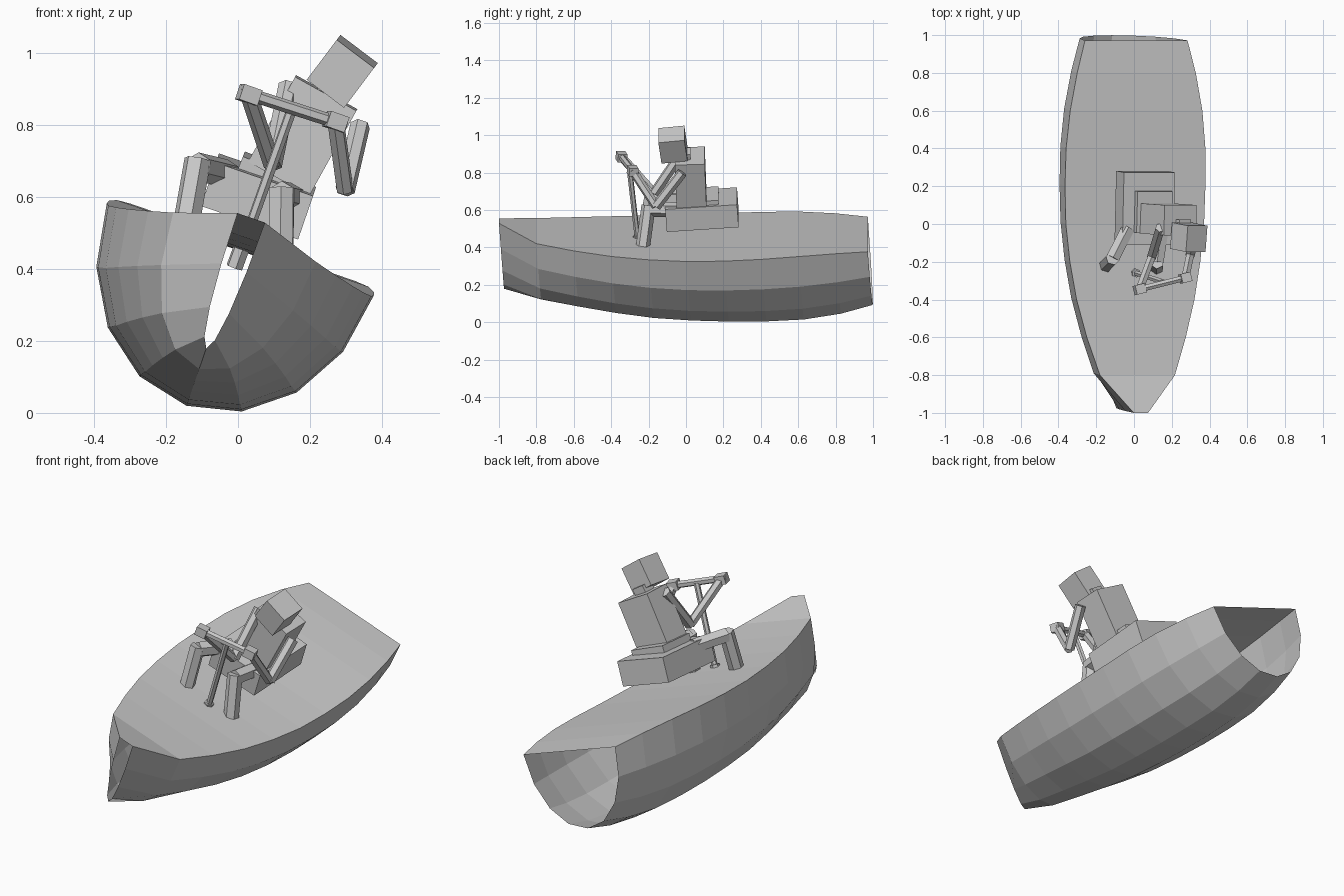
import bpy, bmesh, math
from mathutils import Vector, Matrix

if "Cube" in bpy.data.objects:
    bpy.data.objects.remove(bpy.data.objects["Cube"])

ROLL, PITCH = math.radians(19), math.radians(4)
AXIS_X = -0.142          # hull centre line before the heel is applied
HEEL = Matrix.Rotation(ROLL, 4, 'Y')


def finish(name, bm):
    bmesh.ops.recalc_face_normals(bm, faces=bm.faces)
    me = bpy.data.meshes.new(name)
    bm.to_mesh(me)
    bm.free()
    ob = bpy.data.objects.new(name, me)
    bpy.context.collection.objects.link(ob)
    return ob


def box(name, centre, size, roll, pitch=0, yaw=0):
    bm = bmesh.new()
    m = (Matrix.Translation(centre) @ Matrix.Rotation(yaw, 4, 'Z')
         @ Matrix.Rotation(roll, 4, 'Y') @ Matrix.Rotation(pitch, 4, 'X')
         @ Matrix.Diagonal((*size, 1)))
    bmesh.ops.create_cube(bm, size=1, matrix=m)
    return finish(name, bm)


def rod(name, a, b, r, sides=6):
    a, b = Vector(a), Vector(b)
    d = b - a
    m = Matrix.Translation((a + b) / 2) @ d.to_track_quat('Z', 'Y').to_matrix().to_4x4()
    bm = bmesh.new()
    bmesh.ops.create_cone(bm, cap_ends=True, segments=sides, radius1=r,
                          radius2=r, depth=d.length, matrix=m)
    return finish(name, bm)


# Hull stations: y, half width, deck height, keel height
stations = [
    (-1.00, .040, .525, .141), (-.80, .210, .468, .080), (-.60, .277, .450, .046),
    (-.40, .330, .437, .015), (-.20, .365, .430, -.010), (.00, .387, .428, -.022),
    (.20, .393, .432, -.028), (.40, .390, .441, -.028), (.60, .370, .450, -.020),
    (.80, .332, .453, .010), (.972, .287, .449, .057)]

# Hull: half-ellipse sections, open at bow and stern; deck spans the gunwales
hull, deck = bmesh.new(), bmesh.new()
rings, rails = [], []
for y, w, h, k in stations:
    ring = []
    for i in range(9):
        a = math.pi * i / 8
        drop = (h - k) * math.sin(a)
        p = HEEL @ Vector((AXIS_X - w * math.cos(a), y + math.tan(PITCH) * drop, h - drop))
        ring.append(p)
    rings.append([hull.verts.new(p) for p in ring])
    rails.append([deck.verts.new(ring[0]), deck.verts.new(ring[-1])])
for r0, r1 in zip(rings, rings[1:]):
    for i in range(8):
        hull.faces.new((r0[i], r0[i + 1], r1[i + 1], r1[i]))
for (a, b), (c, d) in zip(rails, rails[1:]):
    deck.faces.new((a, b, d, c))
finish("hull", hull)
finish("deck", deck)

# Seat and rider body
seat_c = HEEL @ Vector((AXIS_X, .085, .588))
box("seat", seat_c, (.286, .385, .128), ROLL, PITCH)
box("hips", (.098, .065, .655), (.20, .22, .06), math.radians(22), PITCH)
box("torso", (.18, .025, .772), (.195, .16, .27), math.radians(29), math.radians(2))
box("neck", (.255, -.01, .89), (.07, .07, .06), math.radians(33))
box("head", (.29, -.07, .95), (.13, .14, .14), math.radians(37), math.radians(7))

# Arms: shoulder, elbow, hand
grips = {"left": (.03, -.345, .885), "right": (.272, -.285, .81)}
arms = {"left": ((.14, -.02, .91), (.095, -.17, .69)),
        "right": ((.34, -.02, .80), (.298, -.16, .62))}
for side, (shoulder, elbow) in arms.items():
    rod(f"{side}_upper_arm", shoulder, elbow, .028)
    rod(f"{side}_forearm", elbow, grips[side], .024)
    box(f"{side}_hand", grips[side], (.055, .05, .045), ROLL, 0, math.radians(14))

# Legs: hip, knee, foot
legs = {"left": ((-.03, -.02, .665), (-.112, -.18, .685), (-.15, -.22, .49)),
        "right": ((.15, -.02, .60), (.122, -.20, .605), (.12, -.23, .405))}
for side, (hip, knee, foot) in legs.items():
    rod(f"{side}_thigh", hip, knee, .040)
    rod(f"{side}_shin", Vector(knee) + Vector((0, 0, .02)), foot, .038)

# Steering column and handlebar
rod("steering_column", (-.005, -.255, .41), (.15, -.305, .845), .015)
rod("column_base", (-.01, -.252, .405), (.012, -.26, .465), .024)
rod("handlebar", (.005, -.352, .895), (.30, -.278, .80), .018)
